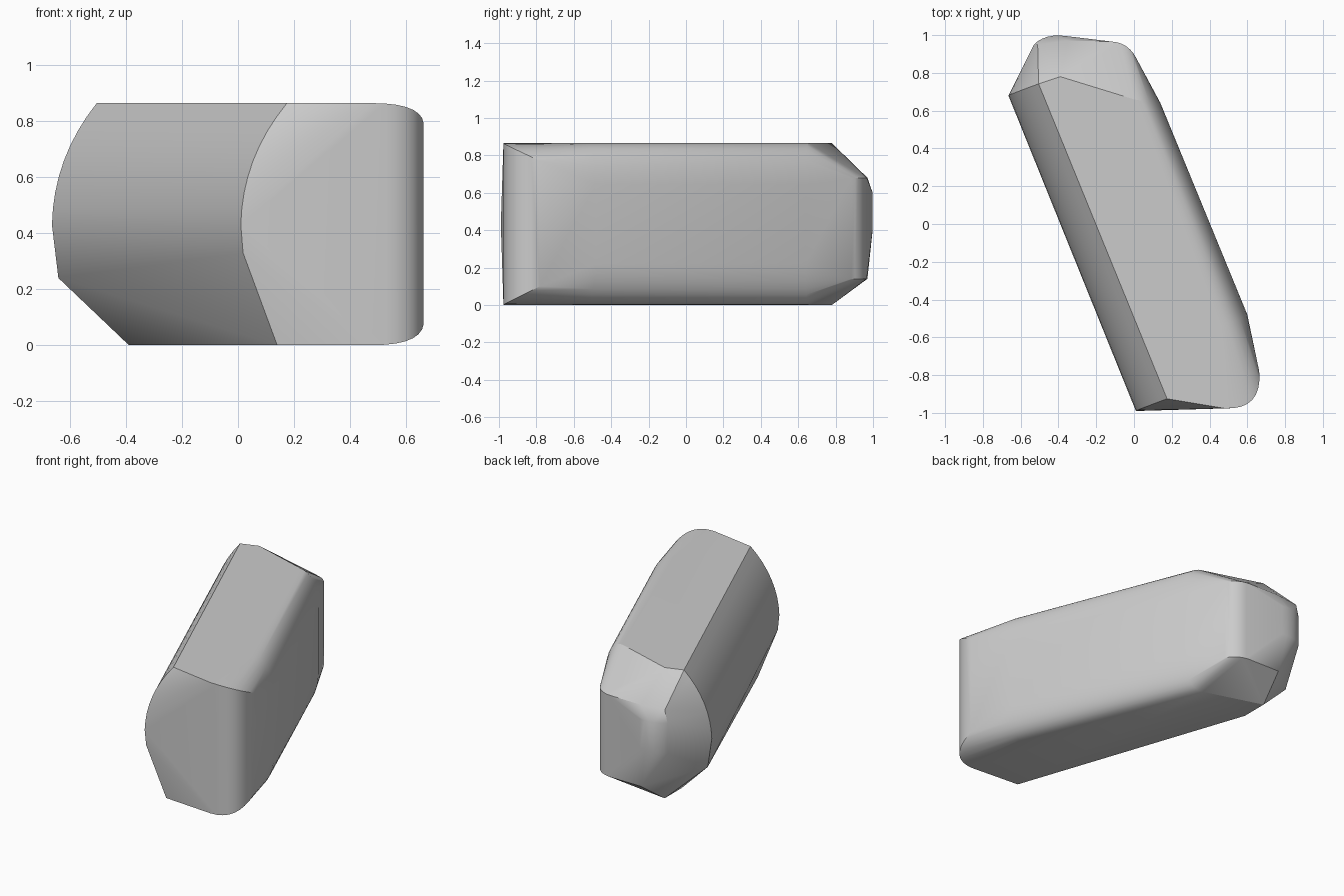
import bpy, bmesh, math
from mathutils import Vector

cube = bpy.data.objects.get("Cube")
if cube:
    bpy.data.objects.remove(cube, do_unlink=True)

TOP, MID = 0.865, 0.43
points = []


def add(x, y, *heights):
    points.extend(Vector((x, y, z)) for z in heights)


def arc(start, corner, end, steps=8):
    """Smooth rounding from start to end, pulled towards corner."""
    a, b, c = Vector(start), Vector(corner), Vector(end)
    for i in range(steps + 1):
        t = i / steps
        points.append(a * (1 - t) ** 2 + b * 2 * t * (1 - t) + c * t ** 2)


# Bulged left flank: the same curve at the front and the back end
arc((0.01, -0.99, MID), (0.015, -0.985, 0.67), (0.175, -0.925, TOP))
arc((-0.665, 0.68, MID), (-0.66, 0.685, 0.67), (-0.505, 0.742, TOP))
add(0.018, -0.985, 0.33)
add(-0.642, 0.69, 0.24)

# Chamfered lower left edge
add(0.14, -0.95, 0)
add(-0.39, 0.6, 0)
add(-0.39, 0.78, 0, TOP)

# Rounded front column, lower and upper rims falling off to the side
for z_in, z_out in ((0, 0.1), (TOP, 0.77)):
    arc((0.48, -0.976, z_in), (0.68, -0.985, z_in), (0.663, -0.78, z_out))

# Long side with rounded upper and lower edges
for z_flat, z_edge in ((0.22, 0), (0.645, TOP)):
    arc((0.6, -0.48, z_flat), (0.59, -0.49, z_edge), (0.46, -0.54, z_edge))
    arc((0.14, 0.64, z_flat), (0.13, 0.635, z_edge), (0, 0.66, z_edge))

# Rounded back column and blunt back end
for z in (0.14, 0.68):
    arc((0.02, 0.86, z), (-0.02, 0.96, z), (-0.12, 0.966, z))
    add(-0.35, 0.97, z)
for z in (0.4, 0.6):
    arc((-0.36, 0.995, z), (-0.47, 1.01, z), (-0.53, 0.95, z), 6)
add(-0.51, 0.95, 0.68)

# Wrap all sections in one solid block
bm = bmesh.new()
for p in points:
    bm.verts.new(p)
bmesh.ops.remove_doubles(bm, verts=bm.verts, dist=0.002)
hull = bmesh.ops.convex_hull(bm, input=bm.verts)
loose = {g for g in hull["geom_interior"] + hull["geom_unused"]
         if isinstance(g, bmesh.types.BMVert)}
bmesh.ops.delete(bm, geom=list(loose), context="VERTS")
bmesh.ops.recalc_face_normals(bm, faces=bm.faces)
mesh = bpy.data.meshes.new("rounded_block")
bm.to_mesh(mesh)
bm.free()
block = bpy.data.objects.new("rounded_block", mesh)
bpy.context.collection.objects.link(block)

grey = bpy.data.materials.new("plain_grey")
grey.use_nodes = True
colour = (0.6, 0.6, 0.6, 1)
grey.diffuse_color = colour
grey.node_tree.nodes["Principled BSDF"].inputs["Base Color"].default_value = colour
mesh.materials.append(grey)

bpy.ops.object.select_all(action="DESELECT")
block.select_set(True)
bpy.context.view_layer.objects.active = block
bpy.ops.object.shade_smooth_by_angle(angle=math.radians(25))
